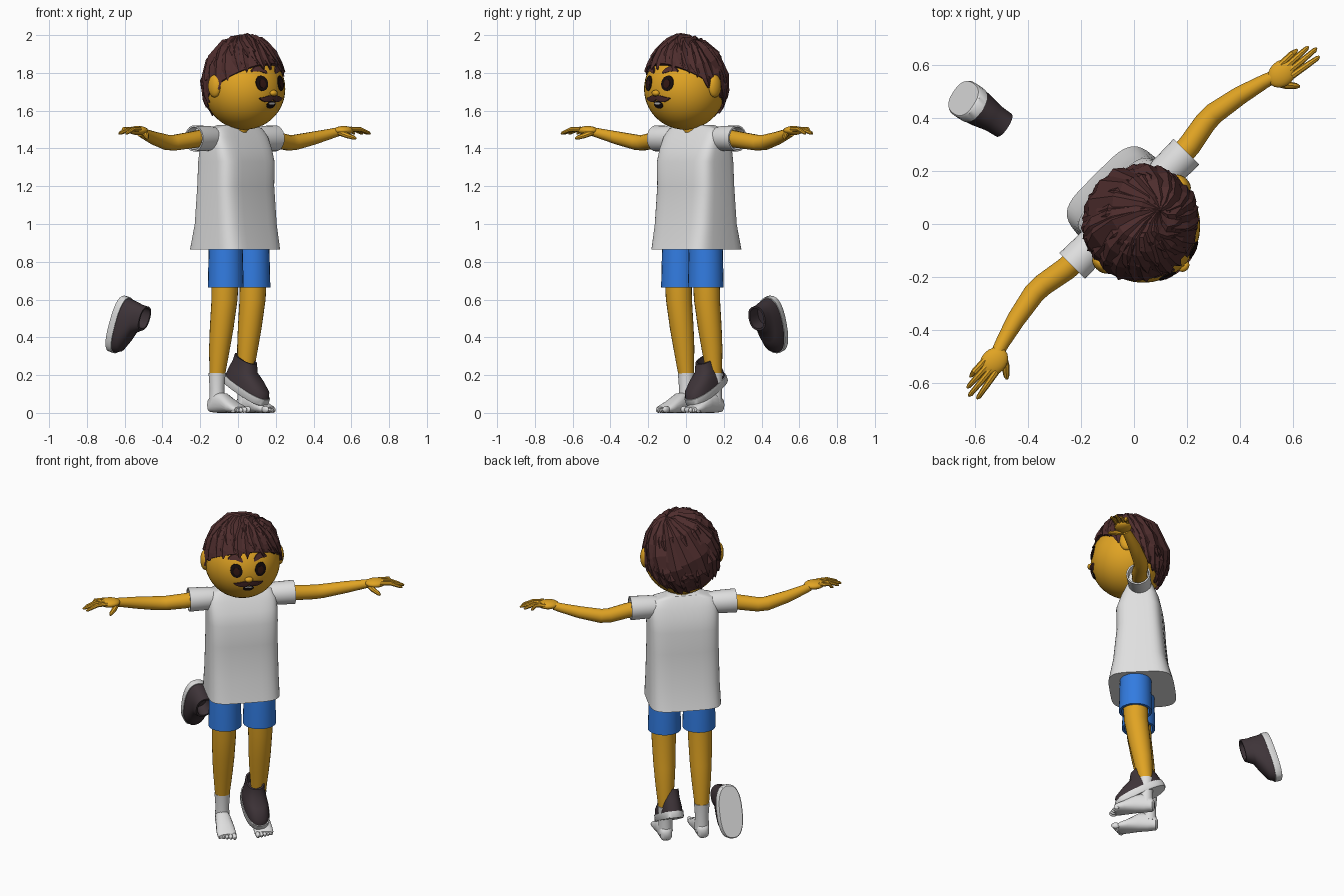
import bpy, bmesh, random
from math import sin, cos, pi, radians, sqrt, copysign, atan2, asin
from mathutils import Vector, Matrix

if "Cube" in bpy.data.objects:
    bpy.data.objects.remove(bpy.data.objects["Cube"], do_unlink=True)
random.seed(4)
TURN = Matrix.Rotation(pi / 4, 4, 'Z')      # the figure is built facing -y, then turned
C = 0.028                                   # body mirror plane
HEAD, R = Vector((0.02, -0.03, 1.715)), 0.215


def material(name, r, g, b):
    m = bpy.data.materials.new(name)
    m.use_nodes = True
    m.diffuse_color = (r, g, b, 1)
    m.node_tree.nodes["Principled BSDF"].inputs["Base Color"].default_value = (r, g, b, 1)
    return m


SKIN = material("golden skin", 0.75, 0.37, 0.017)
WHITE = material("white", 0.74, 0.74, 0.74)
BLUE = material("shorts blue", 0.032, 0.2, 0.75)
HAIR = material("hair brown", 0.076, 0.026, 0.026)
DARK = material("shoe charcoal", 0.048, 0.034, 0.04)
BLACK = material("eye black", 0.008, 0.004, 0.004)
IRIS = material("iris brown", 0.03, 0.008, 0.006)


def finish(bm, name, mat, smooth=True, matrix=TURN):
    bmesh.ops.recalc_face_normals(bm, faces=bm.faces)
    bm.transform(matrix)
    me = bpy.data.meshes.new(name)
    bm.to_mesh(me)
    bm.free()
    me.materials.append(mat)
    ob = bpy.data.objects.new(name, me)
    bpy.context.collection.objects.link(ob)
    if smooth:
        bpy.ops.object.select_all(action='DESELECT')
        ob.select_set(True)
        bpy.context.view_layer.objects.active = ob
        bpy.ops.object.shade_smooth_by_angle(angle=radians(40))
    return ob


def add_loft(bm, rings):
    rows = [[bm.verts.new(p) for p in ring] for ring in rings]
    n = len(rows[0])
    for a, b in zip(rows, rows[1:]):
        for i in range(n):
            bm.faces.new((a[i], a[(i + 1) % n], b[(i + 1) % n], b[i]))
    bm.faces.new(rows[0])
    bm.faces.new(rows[-1][::-1])


def loft(name, rings, mat, smooth=True, matrix=TURN):
    bm = bmesh.new()
    add_loft(bm, rings)
    return finish(bm, name, mat, smooth, matrix)


def oval(a, b, n=24, e=1.0):
    """Flat oval; a small exponent makes it boxier."""
    f = lambda t: copysign(abs(t) ** e, t)
    return [(a * f(cos(2 * pi * i / n)), b * f(sin(2 * pi * i / n))) for i in range(n)]


def level(x, y, z, a, b, e=1.0, n=24):
    return [(x + p, y + q, z) for p, q in oval(a, b, n, e)]


def tube_rings(path, n=14):
    pts = [Vector(p[:3]) for p in path]
    rings = []
    for i, p in enumerate(pts):
        d = (pts[min(i + 1, len(pts) - 1)] - pts[max(i - 1, 0)]).normalized()
        side = d.cross(Vector((0, 0, 1)))
        side = (side if side.length > 0.3 else Vector((1, 0, 0))).normalized()
        up = side.cross(d).normalized()
        r = path[i][3]
        rings.append([p + side * q + up * w for q, w in oval(r, r, n)])
    return rings


def ball(bm, centre, size, seg=20):
    bmesh.ops.create_uvsphere(bm, u_segments=seg, v_segments=seg * 2 // 3, radius=1,
                              matrix=Matrix.Translation(centre) @ Matrix.Diagonal((*size, 1)))


# Shirt body: height, half width, half depth, centre depth
shirt = [(0.865, 0.207, 0.187, 0.05), (1.0, 0.203, 0.155, 0.045), (1.2, 0.2, 0.135, 0.045),
         (1.33, 0.2, 0.132, 0.04), (1.4, 0.2, 0.112, 0.045), (1.46, 0.195, 0.085, 0.048),
         (1.505, 0.17, 0.06, 0.05), (1.525, 0.1, 0.045, 0.05)]
loft("shirt_body", [level(C, v, z, a, b, 0.45, 40) for z, a, b, v in shirt], WHITE)
loft("neck", tube_rings([(C, 0.045, 1.42, 0.06), (C, 0.03, 1.5, 0.055), (C, 0.0, 1.6, 0.055)]), SKIN)

for s, side in ((1, "left"), (-1, "right")):
    X = lambda d: C + s * d
    # Sleeve with an open cuff
    cuff = [(0.1, 0.05), (0.19, 0.066), (0.305, 0.069), (0.305, 0.06), (0.26, 0.057)]
    loft(side + "_sleeve", [[(X(d), 0.053 + p, 1.453 + q) for p, q in oval(r, r)]
                            for d, r in cuff], WHITE)
    # Arm and hand
    arm = [(0.2, 0.055, 1.46, 0.046), (0.33, 0.062, 1.443, 0.044), (0.43, 0.08, 1.43, 0.042),
           (0.48, 0.082, 1.432, 0.041), (0.6, 0.06, 1.455, 0.035), (0.7, 0.033, 1.478, 0.027),
           (0.74, 0.02, 1.488, 0.024)]
    loft(side + "_arm", tube_rings([(X(d), v, z, r) for d, v, z, r in arm]), SKIN)
    bm = bmesh.new()
    ball(bm, (X(0.77), 0.007, 1.495), (0.06, 0.048, 0.024))
    tips = [(0.915, -0.047), (0.93, -0.018), (0.912, 0.008), (0.875, 0.03)]
    for i, (d, v) in enumerate(tips):
        root = -0.026 + 0.02 * i
        add_loft(bm, tube_rings([(X(0.79), root, 1.502, 0.013), (X(0.85), (root + v) / 2, 1.502, 0.012),
                                 (X(d - 0.01), v, 1.482, 0.009), (X(d), v, 1.477, 0.004)], 8))
    add_loft(bm, tube_rings([(X(0.73), 0.0, 1.485, 0.016), (X(0.75), -0.035, 1.47, 0.015),
                             (X(0.775), -0.065, 1.457, 0.011), (X(0.782), -0.075, 1.452, 0.005)], 8))
    finish(bm, side + "_hand", SKIN)

    # Shorts, leg, sock and toes
    loft(side + "_shorts", [level(X(0.1), 0.02, z, r, r) for z, r in
                            ((0.95, 0.085), (0.87, 0.09), (0.665, 0.095), (0.665, 0.08), (0.72, 0.075))], BLUE)
    leg = [(0.74, 0.018, 0.072), (0.6, 0.024, 0.069), (0.45, 0.045, 0.063),
           (0.35, 0.06, 0.056), (0.205, 0.078, 0.042)]
    loft(side + "_leg", [level(X(0.105), v, z, r, r) for z, v, r in leg], SKIN)
    bm = bmesh.new()
    add_loft(bm, [level(X(0.105), 0.08, z, r, r) for z, r in ((0.21, 0.045), (0.13, 0.039), (0.05, 0.042))])
    foot = [(0.13, 0.018, 0.04, 0.022), (0.118, 0.034, 0.042, 0.038), (0.07, 0.041, 0.055, 0.055),
            (0.02, 0.045, 0.052, 0.052), (-0.04, 0.054, 0.032, 0.032), (-0.085, 0.055, 0.021, 0.021),
            (-0.1, 0.046, 0.018, 0.014)]
    add_loft(bm, [[(X(0.107) + p, v, zc + q) for p, q in oval(a, h, 20, 0.8)] for v, a, zc, h in foot])
    for i in range(5):
        r = 0.018 - 0.0018 * i
        ball(bm, (X(0.068 + 0.0205 * i), -0.108 + 0.006 * i, r), (r * 0.75, r * 1.5, r), 10)
    finish(bm, side + "_sock_foot", WHITE)


# Shoes: one half worn, one flying off behind
def shoe(name, matrix):
    loft(name + "_sole", [level(0, 0, z, a, b, 0.8, 32) for z, a, b in
                          ((0, 0.068, 0.15), (0.006, 0.073, 0.155), (0.04, 0.073, 0.155))], WHITE, True, matrix)
    upper = [(0.04, 0.07, 0.15, 0), (0.07, 0.068, 0.142, 0.006), (0.1, 0.06, 0.112, 0.034),
             (0.122, 0.054, 0.08, 0.062), (0.165, 0.052, 0.066, 0.078), (0.165, 0.042, 0.056, 0.078),
             (0.09, 0.04, 0.052, 0.076)]
    loft(name + "_upper", [level(0, y, z, a, b, 0.85, 32) for z, a, b, y in upper], DARK, True, matrix)


shoe("worn_shoe", TURN @ Matrix.Translation((0.105, 0.055, 0.105))
     @ Matrix.Rotation(radians(5), 4, 'Z') @ Matrix.Rotation(radians(28), 4, 'X'))
toe, top = Vector((-0.25, 0.17, -0.95)).normalized(), Vector((0.79, -0.52, -0.3)).normalized()
axes = Matrix((toe.cross(top) * -1, -toe, top)).transposed().to_4x4()
shoe("flying_shoe", Matrix.Translation((-0.645, 0.475, 0.475)) @ axes)

# Head, ears and nose
bm = bmesh.new()
ball(bm, HEAD, (R, R, R), 40)
finish(bm, "head", SKIN)
for s, side in ((1, "left"), (-1, "right")):
    bm = bmesh.new()
    ball(bm, HEAD + Vector((s * 0.215, 0.01, 0.015)), (0.026, 0.042, 0.06))
    finish(bm, side + "_ear", SKIN)
bm = bmesh.new()
ball(bm, HEAD + Vector((0, -R - 0.002, -0.022)), (0.024, 0.018, 0.016), 14)
finish(bm, "nose", SKIN)


# Painted face details: thin strips wrapped on the head, columns of (x, z, half height)
def face_strip(name, columns, mat, lift=0.004):
    rows = [-1, -0.5, 0, 0.5, 1]

    def on_head(x, z, r):
        return HEAD + Vector((x, -sqrt(r * r - x * x - z * z), z))
    loft(name, [[on_head(x, z + h * k, R + lift) for k in rows] +
                [on_head(x, z + h * k, R - 0.003) for k in rows[::-1]] for x, z, h in columns], mat, False)


def face_oval(name, x, z, a, b, mat, lift):
    face_strip(name, [(x - a * cos(pi * i / 12), z, b * sin(pi * i / 12) + 0.0005)
                      for i in range(13)], mat, lift)


for s, side in ((1, "left"), (-1, "right")):
    face_oval(side + "_eye", s * 0.07, 0.03, 0.033, 0.04, BLACK, 0.003)
    face_oval(side + "_iris", s * 0.07, 0.028, 0.017, 0.022, IRIS, 0.005)
    face_strip(side + "_eyebrow", [(s * (0.033 + 0.013 * i), 0.088 + 0.016 * sin(pi * i / 6) + 0.001 * i, h)
                                   for i, h in enumerate((0.006, 0.013, 0.015, 0.014, 0.012, 0.009, 0.003))],
               HAIR, 0.007)
    face_strip(side + "_moustache", [(s * 0.014 * i, -0.048 - 0.002 * i + 0.0012 * max(0, i - 3) ** 2, h)
                                     for i, h in enumerate((0.008, 0.014, 0.017, 0.016, 0.012, 0.008, 0.002))],
               HAIR, 0.008)
face_oval("mouth", 0, -0.084, 0.032, 0.019, BLACK, 0.002)
face_oval("teeth", 0, -0.077, 0.022, 0.005, WHITE, 0.004)


# Hair: a cap under tapered locks that fan out from a crown
def hairline(az):
    c = cos(az)                     # 1 at the front, -1 at the back
    return radians(4 + 27 * c if c > 0 else 4 + 43 * c)


def direction(az, el):
    return Vector((sin(az) * cos(el), -cos(az) * cos(el), sin(el)))


def on_hair(d, lift):
    p = d.normalized() * (R + 0.008 + lift)
    if p.z > 0:
        p.z *= 1.19
    return HEAD + p


N = 40
cap = []
for j in range(12):
    f = j / 11
    cap.append([on_hair(direction(2 * pi * i / N, (1 - f) * radians(89) + f * hairline(2 * pi * i / N)),
                        0.0) for i in range(N)])
loft("hair_cap", cap, HAIR, False)

crown = Vector((0.09, 0.0, 0.23)).normalized()
bm = bmesh.new()
for layer, count in ((0, 27), (1, 17)):
    for k in range(count):
        az = 2 * pi * (k + random.uniform(-0.25, 0.25)) / count
        el = hairline(az) + radians(random.uniform(-9, 3)) + layer * radians(random.uniform(16, 30))
        end = direction(az, el)
        size = random.uniform(0.85, 1.15)
        bend = random.uniform(0.08, 0.2)
        rings = []
        for t, w in ((0, 0.012), (0.2, 0.03), (0.45, 0.044), (0.7, 0.043), (0.88, 0.026), (1, 0.002)):
            d = (crown * (1 - t) + end * t + Vector((-0.25, 0.1, 0.6)) * t * (1 - t)).normalized()
            across = (end - crown).cross(d).normalized()
            d = (d + across * bend * sin(pi * t)).normalized()
            half = across * (w * size / R)
            base = 0.006 * layer
            ridge = base + (0.006 + 0.013 * sin(pi * min(t * 1.1, 1))) * size
            rings.append([on_hair(d - half, base - 0.002), on_hair(d + half * 0.2, ridge),
                          on_hair(d + half, base + 0.003), on_hair(d, base - 0.012)])
        add_loft(bm, rings)
finish(bm, "hair_locks", HAIR, False)
